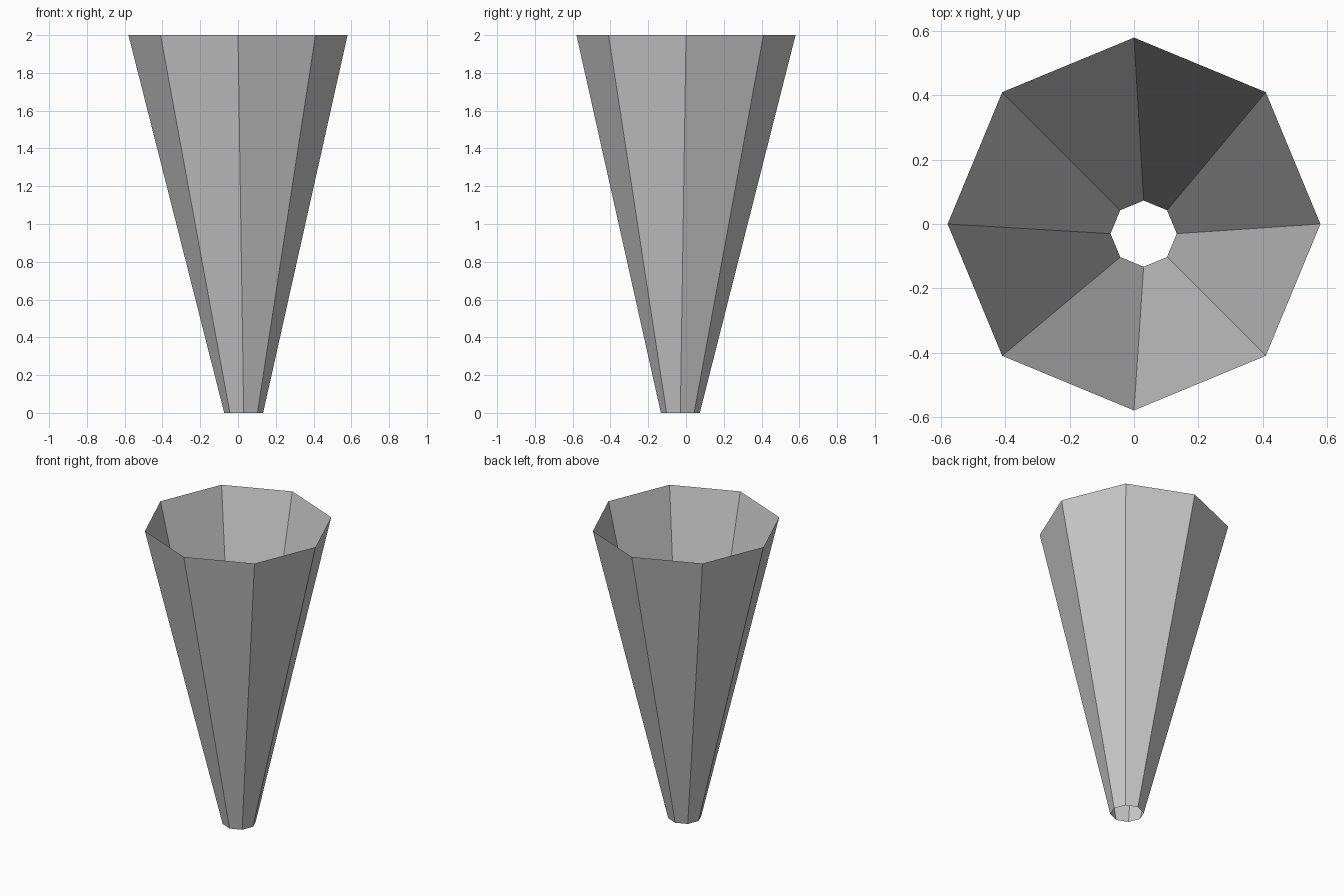
import bpy
import bmesh
import math

cube = bpy.data.objects.get("Cube")
if cube:
    bpy.data.objects.remove(cube, do_unlink=True)

# Single grey material
GREY = (0.6, 0.6, 0.6, 1.0)
mat = bpy.data.materials.new("plain grey")
mat.use_nodes = True
mat.diffuse_color = GREY
mat.node_tree.nodes["Principled BSDF"].inputs["Base Color"].default_value = GREY

SIDES = 8


def ring(bm, x, y, z, radius):
    """Octagonal ring of vertices with corners on the axes."""
    angles = [2 * math.pi * i / SIDES for i in range(SIDES)]
    return [bm.verts.new((x + radius * math.cos(a), y + radius * math.sin(a), z))
            for a in angles]


# Open tapered tube: wide rim above, small slightly offset opening below
bm = bmesh.new()
lower = ring(bm, 0.03, -0.03, 0.0, 0.103)
upper = ring(bm, 0.0, 0.0, 2.0, 0.58)
for i in range(SIDES):
    j = (i + 1) % SIDES
    bm.faces.new((lower[i], lower[j], upper[j], upper[i]))

mesh = bpy.data.meshes.new("tapered_tube")
bm.to_mesh(mesh)
bm.free()
mesh.materials.append(mat)
tube = bpy.data.objects.new("tapered_tube", mesh)
bpy.context.collection.objects.link(tube)
